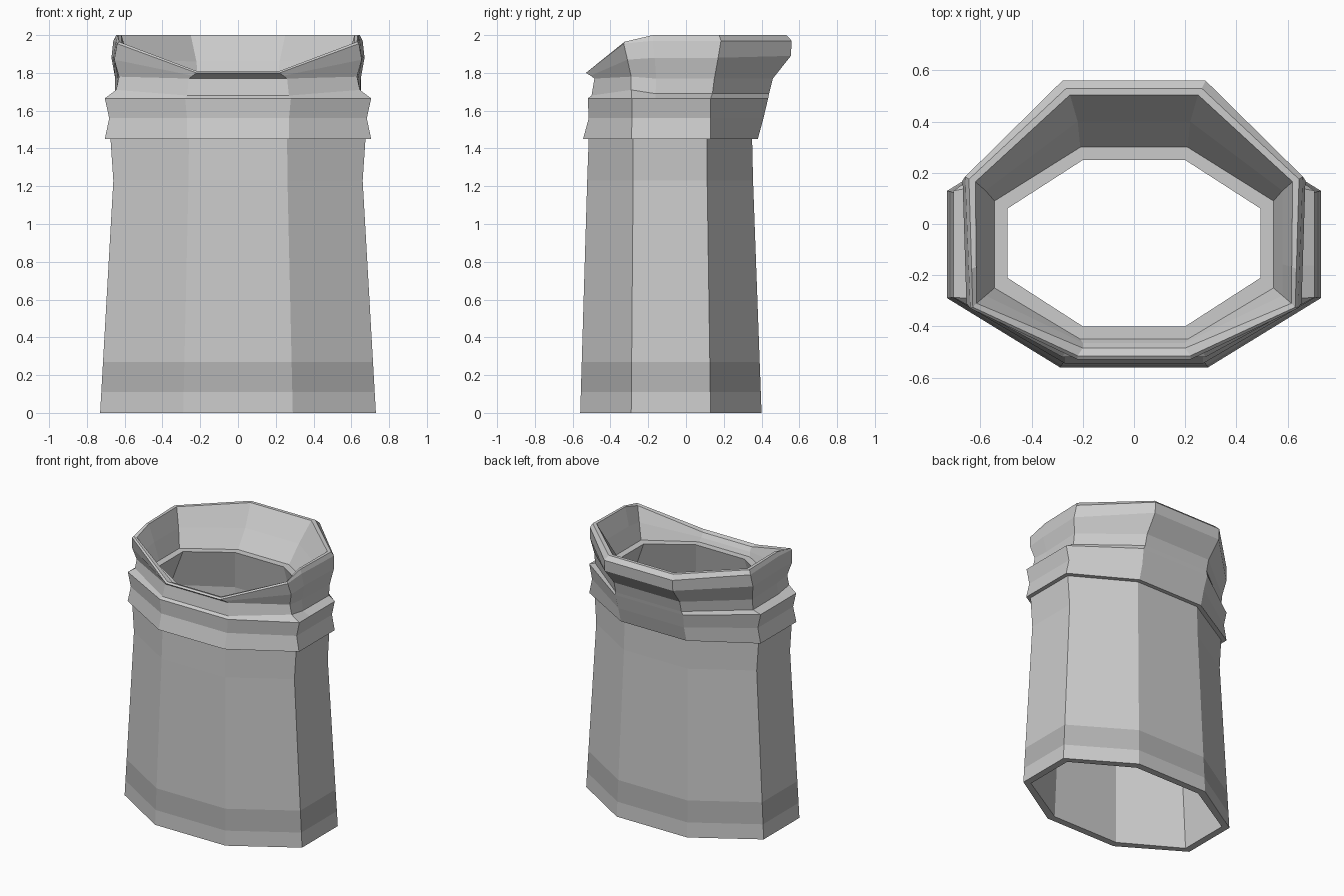
import bpy


def ring(front, side_front, side_back, back):
    """Mirrored ring from right-hand corners, counter-clockwise from above."""
    t = 0.3
    mid = [a + (b - a) * t for a, b in zip(side_front, side_back)]
    mid[2] = side_back[2]
    half = [front, side_front, mid, side_back, back]
    return [tuple(p) for p in half] + [(-p[0], p[1], p[2]) for p in reversed(half)]


def level(z, x, yf, ysf, ysb, yb, w):
    """Ring at one height: side x, four y stations, width of front/back panels."""
    return ring((w, yf, z), (x, ysf, z), (x, ysb, z), (w, yb, z))


def loft(name, rings, dark=()):
    n = len(rings[0])
    faces = []
    for i in range(len(rings) - 1):
        for k in range(n):
            j = (k + 1) % n
            faces.append((i * n + k, i * n + j, (i + 1) * n + j, (i + 1) * n + k))
    mesh = bpy.data.meshes.new(name)
    mesh.from_pydata([p for r in rings for p in r], [], faces)
    obj = bpy.data.objects.new(name, mesh)
    bpy.context.collection.objects.link(obj)
    if dark:
        for tag, c in (("plain", 0.8), ("band", 0.45)):
            mat = bpy.data.materials.new(tag)
            mat.diffuse_color = (c, c, c, 1)
            mesh.materials.append(mat)
        for f in mesh.polygons:
            f.material_index = int(f.index // n in dark)
    return obj


ledge = level(1.74, 0.545, -0.45, -0.25, 0.09, 0.30, 0.21)
shaft_top = level(1.45, 0.675, -0.515, -0.28, 0.11, 0.35, 0.26)

# Shaft: inner ledge, lining down, bottom rim, outer wall up with a dark hem band
base = (0.73, -0.56, -0.29, 0.13, 0.40, 0.29)
upper = (0.66, -0.523, -0.28, 0.112, 0.355, 0.262)


def wall(z):
    return level(z, *[a + (b - a) * z / 1.23 for a, b in zip(base, upper)])


loft("shaft", [
    ledge,
    level(1.74, 0.495, -0.40, -0.21, 0.06, 0.25, 0.20),
    level(1.45, 0.62, -0.465, -0.255, 0.09, 0.305, 0.24),
    level(1.23, 0.61, -0.475, -0.26, 0.09, 0.31, 0.24),
    level(0, 0.68, -0.51, -0.27, 0.11, 0.35, 0.27),
    wall(0), wall(0.11), wall(0.27), wall(1.23),
    shaft_top,
], dark=(6,))

# Collar: bottom lip, ridged front band, flared back, sloping rim, inside slope
loft("collar", [
    shaft_top,
    level(1.45, 0.705, -0.545, -0.29, 0.13, 0.38, 0.27),
    level(1.56, 0.682, -0.515, -0.285, 0.13, 0.41, 0.27),
    level(1.665, 0.705, -0.52, -0.287, 0.13, 0.435, 0.28),
    ring((0.27, -0.50, 1.68), (0.645, -0.29, 1.71), (0.65, 0.14, 1.69), (0.27, 0.44, 1.69)),
    ring((0.26, -0.485, 1.77), (0.63, -0.29, 1.78), (0.65, 0.15, 1.77), (0.27, 0.46, 1.77)),
    ring((0.24, -0.505, 1.785), (0.655, -0.31, 1.87), (0.67, 0.17, 1.88), (0.28, 0.555, 1.89)),
    ring((0.22, -0.53, 1.80), (0.64, -0.33, 1.955), (0.66, 0.185, 1.97), (0.28, 0.56, 1.97)),
    ring((0.22, -0.515, 1.81), (0.63, -0.325, 1.965), (0.645, 0.175, 2.0), (0.265, 0.53, 2.0)),
    ring((0.20, -0.485, 1.80), (0.615, -0.31, 1.955), (0.62, 0.165, 2.0), (0.25, 0.505, 2.0)),
    ring((0.20, -0.465, 1.77), (0.58, -0.28, 1.85), (0.58, 0.13, 1.87), (0.22, 0.40, 1.86)),
    ledge,
])
